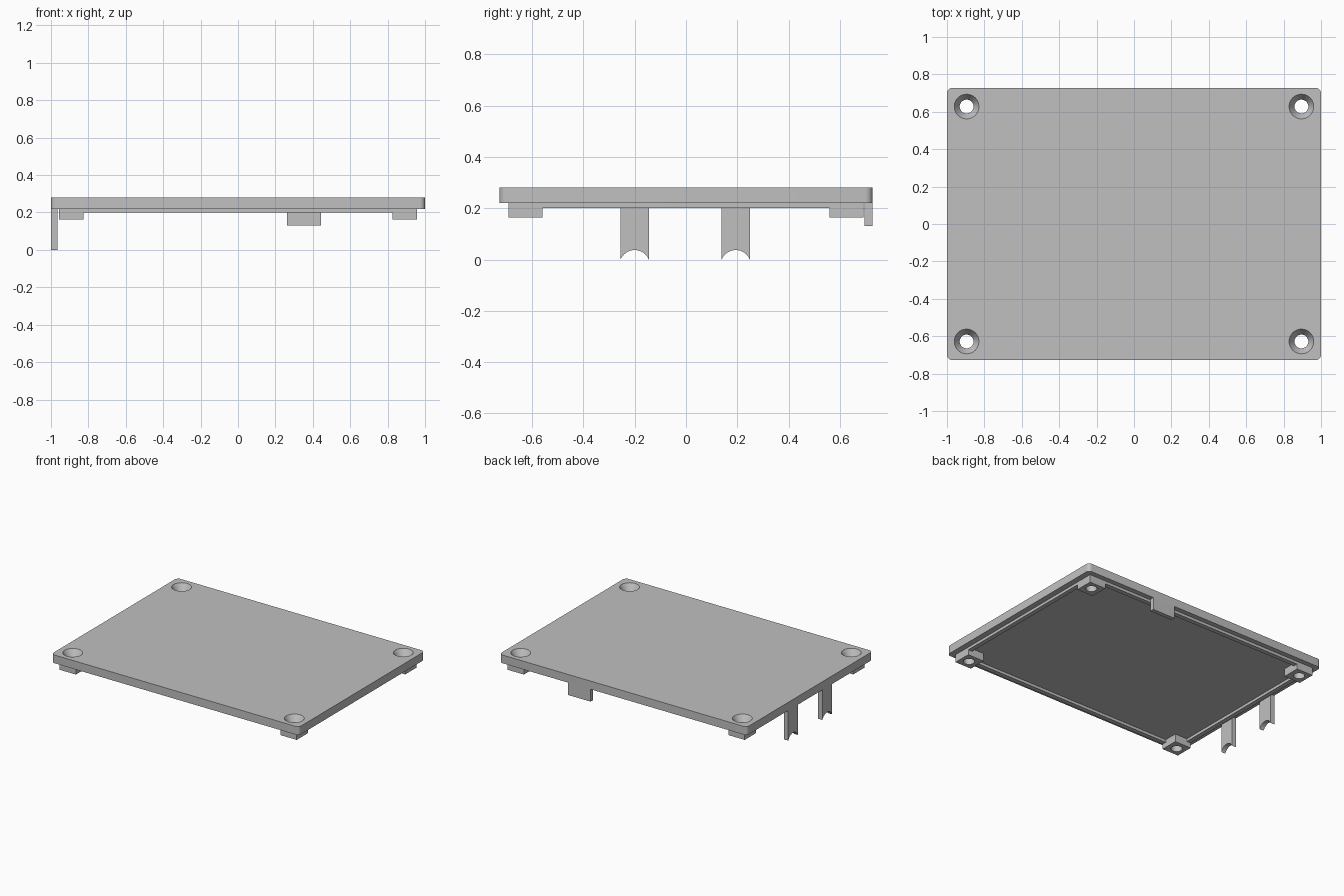
import bpy, bmesh, math

if "Cube" in bpy.data.objects:
    bpy.data.objects.remove(bpy.data.objects["Cube"], do_unlink=True)

grey = bpy.data.materials.new("plain_grey")
grey.use_nodes = True
colour = (0.53, 0.53, 0.53, 1)
grey.diffuse_color = colour
grey.node_tree.nodes["Principled BSDF"].inputs["Base Color"].default_value = colour

TOP, UNDER, RIM_Z, POST_Z, TAB_Z = 0.28, 0.22, 0.2, 0.163, 0.13
LX, LY = 1.0, 0.727        # lid half size
RX, RY = 0.958, 0.691      # rim half size
HX, HY = 0.895, 0.628      # screw positions
CORNERS = [(sx, sy) for sx in (-1, 1) for sy in (-1, 1)]


def prism(name, loop, offset):
    """Extrude a closed loop of 3D points along an offset."""
    bm = bmesh.new()
    face = bm.faces.new([bm.verts.new(p) for p in loop])
    extruded = bmesh.ops.extrude_face_region(bm, geom=[face])["geom"]
    bmesh.ops.translate(bm, vec=offset,
                        verts=[v for v in extruded if isinstance(v, bmesh.types.BMVert)])
    if not any(f is face for f in bm.faces):
        bm.faces.new([v for v in bm.verts][:len(loop)])
    bmesh.ops.recalc_face_normals(bm, faces=bm.faces)
    return finish(name, bm)


def finish(name, bm):
    mesh = bpy.data.meshes.new(name)
    bm.to_mesh(mesh)
    bm.free()
    mesh.materials.append(grey)
    obj = bpy.data.objects.new(name, mesh)
    bpy.context.collection.objects.link(obj)
    return obj


def box(name, x0, x1, y0, y1, z0, z1):
    loop = [(x0, y0, z0), (x1, y0, z0), (x1, y1, z0), (x0, y1, z0)]
    return prism(name, loop, (0, 0, z1 - z0))


def rounded_rect(hx, hy, r, z, steps=6):
    loop = []
    for i, (sx, sy) in enumerate([(1, 1), (-1, 1), (-1, -1), (1, -1)]):
        for k in range(steps + 1):
            a = (i + k / steps) * math.pi / 2
            loop.append((sx * (hx - r) + r * math.cos(a), sy * (hy - r) + r * math.sin(a), z))
    return loop


def cut(obj, cutter):
    mod = obj.modifiers.new("cut", "BOOLEAN")
    mod.operation, mod.solver, mod.object = "DIFFERENCE", "EXACT", cutter
    bpy.context.view_layer.objects.active = obj
    bpy.ops.object.modifier_apply(modifier=mod.name)


# Lid plate with small rounded corners
lid = prism("lid_plate", rounded_rect(LX, LY, 0.028, UNDER), (0, 0, TOP - UNDER))

# Locating rim below the plate
rim = box("locating_rim", -RX, RX, -RY, RY, RIM_Z, UNDER)
W = 0.033
opening = box("rim_opening", W - RX, RX - W, W - RY, RY - W, RIM_Z - 0.1, UNDER + 0.1)
cut(rim, opening)
bpy.data.objects.remove(opening, do_unlink=True)

# Square screw posts in the corners
posts = []
for sx, sy in CORNERS:
    xs, ys = sorted((sx * 0.826, sx * RX)), sorted((sy * 0.56, sy * RY))
    posts.append(box("screw_post", *xs, *ys, POST_Z, UNDER))

# Countersunk screw holes through plate, rim and posts
PROFILE = [(0.037, 0.1), (0.037, 0.235), (0.066, TOP), (0.066, TOP + 0.05)]
SIDES = 40
for sx, sy in CORNERS:
    bm = bmesh.new()
    rings = []
    for r, z in PROFILE:
        angles = [2 * math.pi * k / SIDES for k in range(SIDES)]
        rings.append([bm.verts.new((sx * HX + r * math.cos(a), sy * HY + r * math.sin(a), z))
                      for a in angles])
    for low, high in zip(rings, rings[1:]):
        for k in range(SIDES):
            n = (k + 1) % SIDES
            bm.faces.new((low[k], low[n], high[n], high[k]))
    bm.faces.new(rings[0][::-1])
    bm.faces.new(rings[-1])
    drill = finish("screw_drill", bm)
    for part in [lid, rim] + posts:
        cut(part, drill)
    bpy.data.objects.remove(drill, do_unlink=True)

# Back tab
tab = box("back_tab", 0.262, 0.443, LY - 0.031, LY, TAB_Z, UNDER)

# Two hanging legs on the right edge, each with an arched notch
legs = []
for cy in (-0.2, 0.194):
    half, rise = 0.055, 0.037
    r = (half * half + rise * rise) / (2 * rise)
    span = math.asin(min(1, half / r))
    loop = [(-LX, cy - half, UNDER), (-LX, cy + half, UNDER)]
    for k in range(17):
        a = span * (1 - k / 8)
        loop.append((-LX, cy + r * math.sin(a), rise - r + r * math.cos(a)))
    legs.append(prism("notched_leg", loop, (0.034, 0, 0)))

# Smooth the round walls, keep the edges sharp
for obj in bpy.context.view_layer.objects:
    obj.select_set(obj in [lid, rim, tab] + posts + legs)
bpy.context.view_layer.objects.active = lid
bpy.ops.object.shade_smooth_by_angle(angle=math.radians(25))
